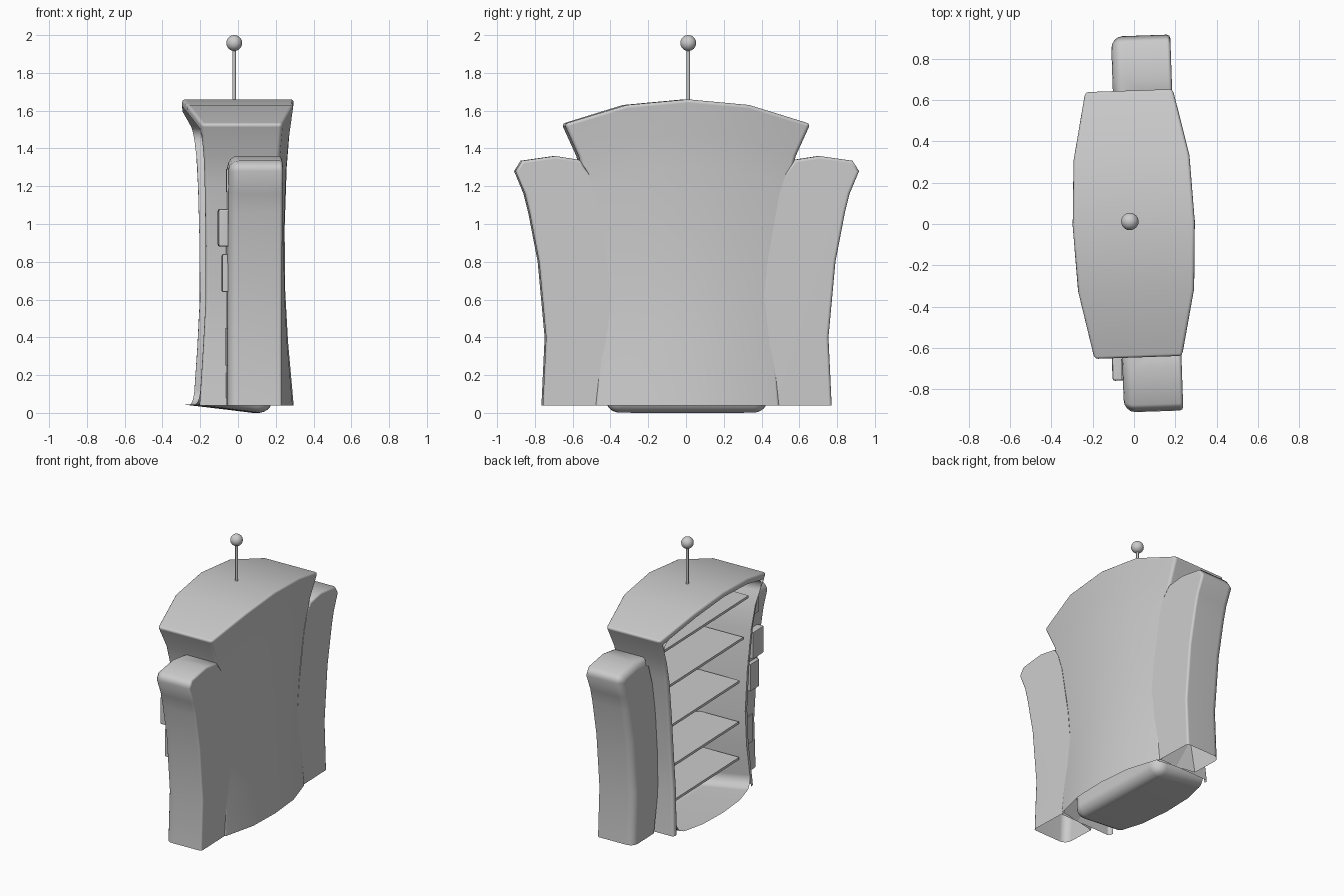
import bpy, bmesh, math

if "Cube" in bpy.data.objects:
    bpy.data.objects.remove(bpy.data.objects["Cube"])

TURN = math.radians(2)      # the whole model is turned slightly about z
T = (-1, -0.5, 0, 0.5, 1)   # columns across the cabinet
# cabinet rows: height, half width, centre depth, front corner depth, back corner depth
ROWS = [(.04, .49, .295, .22, .212), (.35, .466, .265, .20, .20), (.6, .47, .25, .187, .194),
        (.9, .495, .247, .187, .194), (1.2, .535, .258, .193, .198),
        (1.36, .575, .272, .198, .20), (1.53, .652, .297, .215, .212)]


def finish(name, bm, angle=40):
    bmesh.ops.recalc_face_normals(bm, faces=bm.faces)
    me = bpy.data.meshes.new(name)
    bm.to_mesh(me)
    bm.free()
    ob = bpy.data.objects.new(name, me)
    bpy.context.collection.objects.link(ob)
    ob.rotation_euler.z = TURN
    bpy.ops.object.select_all(action='DESELECT')
    ob.select_set(True)
    bpy.context.view_layer.objects.active = ob
    bpy.ops.object.shade_smooth_by_angle(angle=math.radians(angle))
    ob.modifiers.new("flat_face_normals", 'WEIGHTED_NORMAL').keep_sharp = True
    return ob


def bevel(bm, edges, width, segments=3):
    bmesh.ops.bevel(bm, geom=edges, offset=width, segments=segments,
                    profile=0.5, affect='EDGES', clamp_overlap=True)


def sharp_edges(bm, angle=35):
    bmesh.ops.recalc_face_normals(bm, faces=bm.faces)
    return [e for e in bm.edges if len(e.link_faces) == 2
            and e.calc_face_angle() > math.radians(angle)]


def point(i, t, front, inset=0.0, floor=.04, x=None):
    """Point on row i, column t of the cabinet, moved inward by inset."""
    z, w, depth, front_corner, back_corner = ROWS[i]
    a = abs(t)
    arc = {0: .13, .5: .10, 1: 0}[a]
    ztop = 1.53 + arc
    z = floor + (z + arc * (z - .04) / 1.49 - .04) / (ztop - .04) * (ztop - inset - floor)
    if x is None:
        x = {0: depth, .5: depth * .95, 1: front_corner if front else back_corner}[a]
        x = -x if front else x
    return (x, t * (w - inset), z)


def grid(bm, **kw):
    return [[bm.verts.new(point(i, t, **kw)) for t in T] for i in range(len(ROWS))]


def border(g):
    """Left side up, over the top, right side down."""
    return [r[0] for r in g] + g[-1][1:-1] + [r[-1] for r in reversed(g)]


def bridge(bm, a, b, close=False):
    n = len(a)
    for k in range(n if close else n - 1):
        m = (k + 1) % n
        bm.faces.new((a[k], a[m], b[m], b[k]))


def fill(bm, g):
    for lo, hi in zip(g, g[1:]):
        bridge(bm, lo, hi)


def drop_loose(bm):
    bmesh.ops.delete(bm, geom=[v for v in bm.verts if not v.link_faces], context='VERTS')


# Outer cabinet shell: back, sides, top and front frame; open underneath
bm = bmesh.new()
back = grid(bm, front=False)
front = grid(bm, front=True)
rim = grid(bm, front=True, inset=.036)
fill(bm, back)
bridge(bm, border(back), border(front))
bridge(bm, border(front), border(rim))
drop_loose(bm)
bevel(bm, sharp_edges(bm), .032)
finish("cabinet_shell", bm)

# Inner liner: rounded tray with a floor that slopes down to the back
bm = bmesh.new()
mouth = grid(bm, front=True, inset=.036, floor=.045)
rear = grid(bm, front=False, inset=.06, floor=-.01, x=.192)
for v in rear[0]:
    v.co.x = .165
fill(bm, rear)
loop_a = border(mouth) + mouth[0][3:0:-1]
loop_b = border(rear) + rear[0][3:0:-1]
bridge(bm, loop_a, loop_b, close=True)
drop_loose(bm)
bevel(bm, sharp_edges(bm, 40), .08, 6)
finish("inner_liner", bm)


def box(name, x, y, z, r=0.0):
    bm = bmesh.new()
    bmesh.ops.create_cube(bm, size=1)
    for v in bm.verts:
        v.co = [(lo + hi) / 2 + c * (hi - lo) for c, (lo, hi) in zip(v.co, (x, y, z))]
    if r:
        bevel(bm, bm.edges[:], r, 2)
    return finish(name, bm, 35)


# Shelves
for k, (z, w) in enumerate([(.255, .41), (.517, .405), (.815, .415), (1.115, .46), (1.395, .525)]):
    box(f"shelf_{k + 1}", (-.155, .18), (-w, w), (z - .018, z))

# Side panels: outline (y, z), outer edge and top first, then the hidden inner edge
OUTER = [(.765, .04), (.748, .4), (.785, .8), (.835, 1.06), (.86, 1.16), (.91, 1.28),
         (.875, 1.335), (.7, 1.36), (.57, 1.34)]
INNER = [(.53, 1.29), (.485, 1.15), (.425, .8), (.405, .6), (.42, .3), (.465, .04)]
for side, label in ((-1, "front"), (1, "rear")):
    bm = bmesh.new()
    # the inner edge tapers so that it stays between shell and liner
    lo = [bm.verts.new((-.08, side * y, z)) for y, z in OUTER + [(y + .05, z) for y, z in INNER]]
    hi = [bm.verts.new((.207, side * y, z)) for y, z in OUTER + INNER]
    bridge(bm, lo, hi)
    bm.faces.new(lo)
    bm.faces.new(hi)
    bmesh.ops.recalc_face_normals(bm, faces=bm.faces)
    n = len(OUTER)
    near = [bm.edges.get((lo[k], lo[k + 1])) for k in range(n)]
    far = [bm.edges.get((hi[k], hi[k + 1])) for k in range(n)]
    bevel(bm, near, .055, 4)
    bevel(bm, [e for e in far if e.is_valid], .016, 2)
    finish(f"{label}_side_panel", bm, 60)

# Controls on the front side panel
box("control_box", (-.13, -.07), (-.755, -.62), (.88, 1.08), .012)
box("coin_box", (-.108, -.07), (-.73, -.62), (.64, .84), .006)
box("lower_plate", (-.088, -.07), (-.68, -.60), (.25, .45))
box("upper_plate", (-.086, -.07), (-.75, -.65), (1.17, 1.29))

# Antenna
bpy.ops.mesh.primitive_cylinder_add(vertices=12, radius=.009, depth=.36, location=(-.02, .012, 1.78))
bpy.context.object.name = "antenna_rod"
bpy.ops.object.shade_smooth_by_angle(angle=math.radians(40))
bpy.ops.mesh.primitive_uv_sphere_add(segments=24, ring_count=16, radius=.042, location=(-.02, .012, 1.958))
bpy.context.object.name = "antenna_ball"
bpy.ops.object.shade_smooth()
